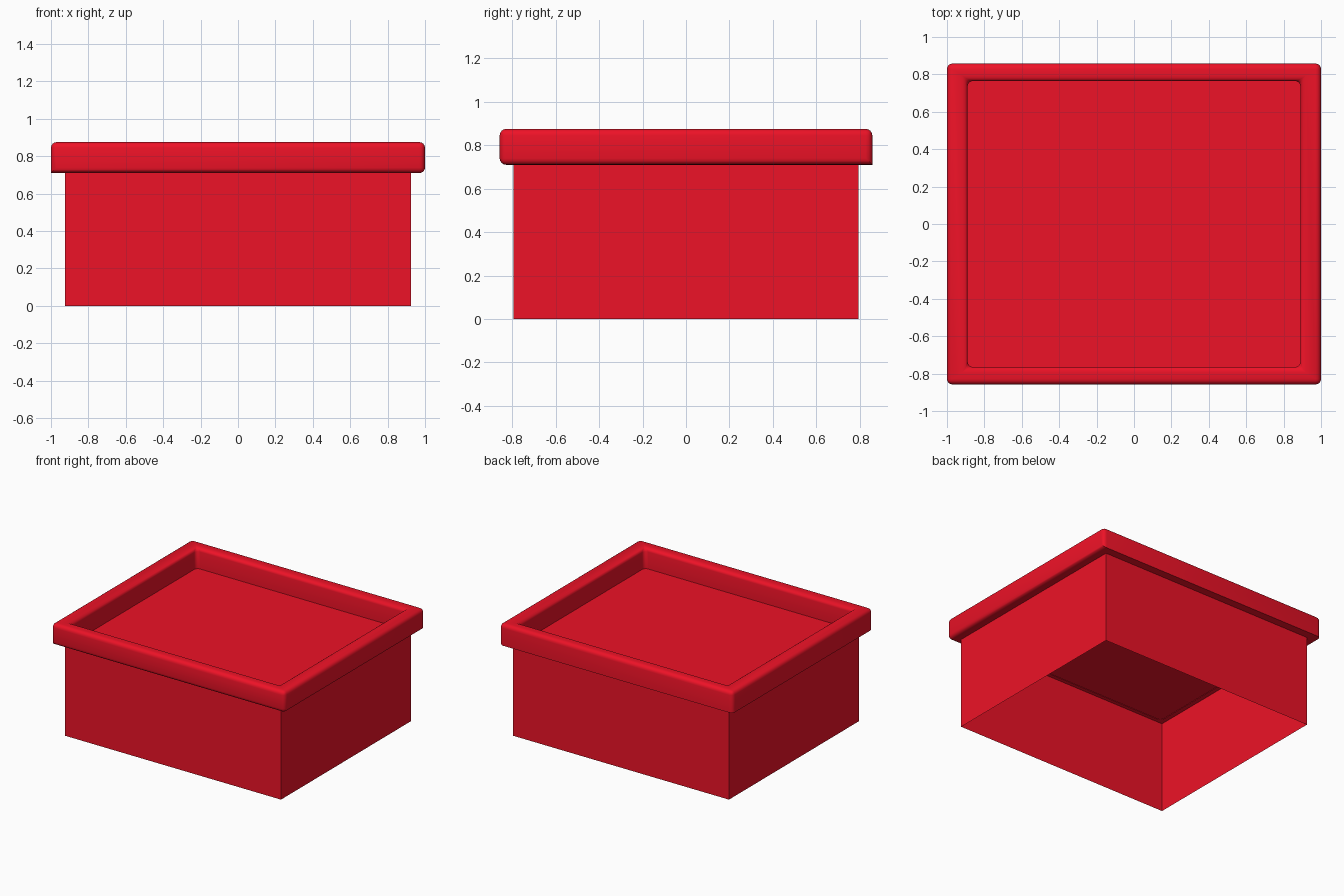
import bpy, bmesh, math

if "Cube" in bpy.data.objects:
    bpy.data.objects.remove(bpy.data.objects["Cube"])

red = bpy.data.materials.new("red")
red.diffuse_color = (0.85, 0.006, 0.02, 1)
red.use_nodes = True
red.node_tree.nodes["Principled BSDF"].inputs["Base Color"].default_value = red.diffuse_color

RIM_Z, TOP_Z = 0.71, 0.875


def finish(bm, name):
    mesh = bpy.data.meshes.new(name)
    bm.to_mesh(mesh)
    bm.free()
    obj = bpy.data.objects.new(name, mesh)
    bpy.context.collection.objects.link(obj)
    mesh.materials.append(red)
    bpy.ops.object.select_all(action='DESELECT')
    bpy.context.view_layer.objects.active = obj
    obj.select_set(True)
    bpy.ops.object.shade_smooth_by_angle(angle=math.radians(40))
    return obj


def ring(bm, x, y, z):
    return [bm.verts.new((sx * x, sy * y, z))
            for sx, sy in ((-1, -1), (1, -1), (1, 1), (-1, 1))]


def bridge(bm, a, b):
    for i in range(4):
        j = (i + 1) % 4
        bm.faces.new((a[i], a[j], b[j], b[i]))


# Thin walls, open at the bottom
bm = bmesh.new()
bridge(bm, ring(bm, 0.925, 0.795, 0), ring(bm, 0.925, 0.795, RIM_Z))
finish(bm, "box_walls")

# Recessed tray floor, level with the underside of the rim
bm = bmesh.new()
bm.faces.new(ring(bm, 0.9, 0.775, RIM_Z + 0.003))
finish(bm, "tray_floor")

# Rounded rim; the underside stays crisp on the left, back and inside
bm = bmesh.new()
loops = [ring(bm, 1.0, 0.858, RIM_Z), ring(bm, 1.0, 0.858, TOP_Z),
         ring(bm, 0.89, 0.765, TOP_Z), ring(bm, 0.89, 0.765, RIM_Z)]
for k in range(4):
    bridge(bm, loops[k], loops[(k + 1) % 4])


def rounded(e):
    mid = (e.verts[0].co + e.verts[1].co) / 2
    if len({round(v.co.x, 2) for v in e.verts}) == 2 and \
       len({round(v.co.y, 2) for v in e.verts}) == 2:
        return False                      # mitre lines
    if mid.z > RIM_Z + 0.01:
        return True                       # top edges and upright corners
    return mid.x > 0.95 or mid.y < -0.8   # underside, right and front


bmesh.ops.bevel(bm, geom=[e for e in bm.edges if rounded(e)], offset=0.03,
                offset_type='OFFSET', segments=4, profile=0.5,
                affect='EDGES', clamp_overlap=True)
bmesh.ops.recalc_face_normals(bm, faces=bm.faces)
finish(bm, "rim")
